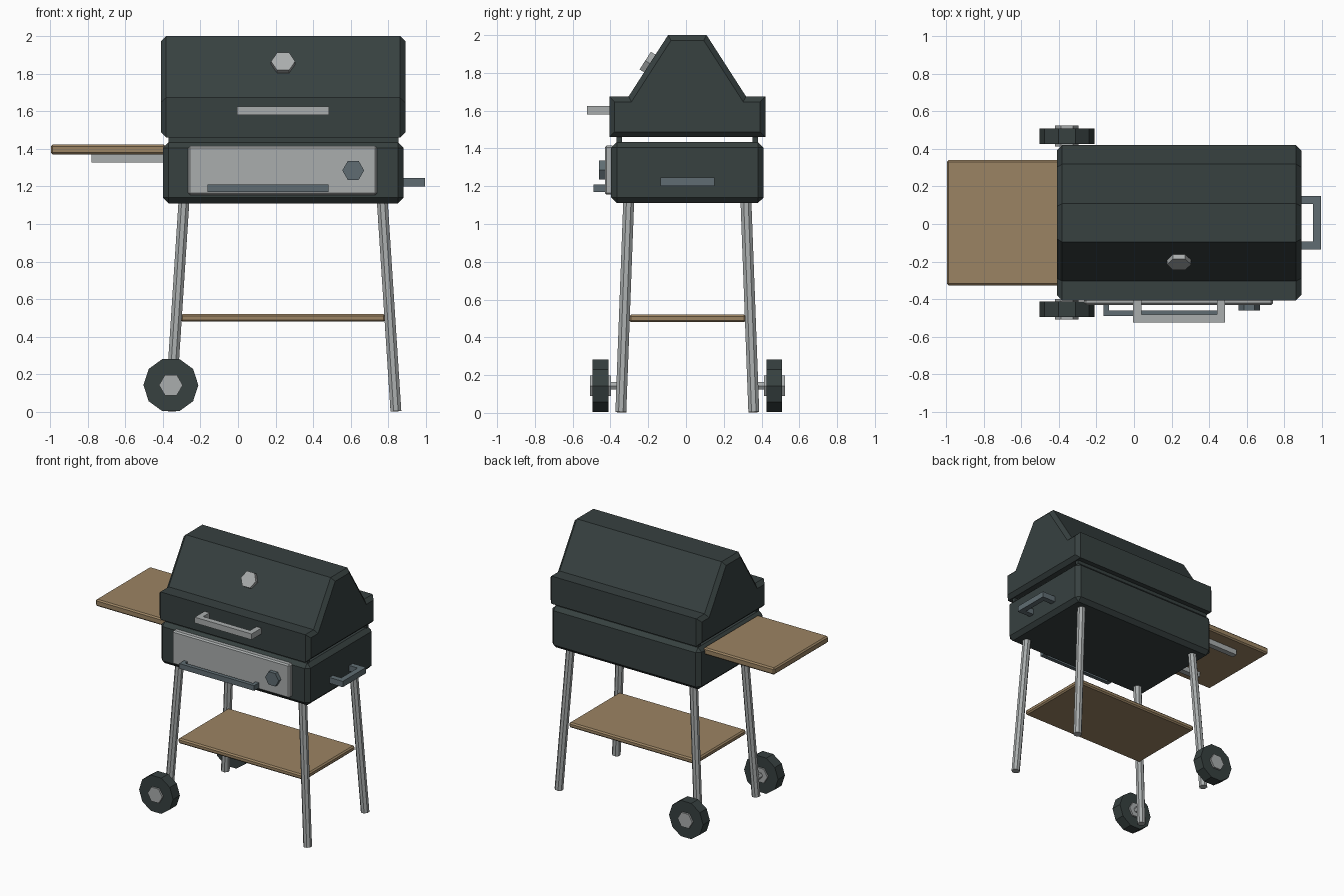
import bpy, bmesh, math
from mathutils import Vector

if "Cube" in bpy.data.objects:
    bpy.data.objects.remove(bpy.data.objects["Cube"])

CX, CY = 0.24, 0.007          # centre of the cooking box


def mat(name, rgb):
    m = bpy.data.materials.new(name)
    m.diffuse_color = (*rgb, 1)
    m.use_nodes = True
    m.node_tree.nodes["Principled BSDF"].inputs["Base Color"].default_value = m.diffuse_color
    return m


DARK = mat("dark enamel", (0.038, 0.052, 0.051))
STEEL = mat("light steel", (0.40, 0.42, 0.42))
SLATE = mat("slate metal", (0.115, 0.152, 0.170))
WOOD = mat("wood", (0.33, 0.23, 0.125))


def finish(name, bm, material):
    bmesh.ops.recalc_face_normals(bm, faces=bm.faces)
    me = bpy.data.meshes.new(name)
    bm.to_mesh(me)
    bm.free()
    me.materials.append(material)
    ob = bpy.data.objects.new(name, me)
    bpy.context.collection.objects.link(ob)
    return ob


def box(name, x, y, z, material, bevel=0.0):
    """Box from (min, max) pairs, with an optional chamfer."""
    bm = bmesh.new()
    bmesh.ops.create_cube(bm, size=1)
    for v in bm.verts:
        v.co = [(a + b) / 2 + c * (b - a) for (a, b), c in zip((x, y, z), v.co)]
    if bevel:
        bmesh.ops.bevel(bm, geom=bm.edges[:], offset=bevel, segments=1, affect='EDGES')
    return finish(name, bm, material)


def prism(name, pts, depth, material, cap_bevel=0.0):
    """Extrude a closed loop of 3D points along depth, optionally chamfering the caps."""
    bm = bmesh.new()
    d = Vector(depth)
    a = [bm.verts.new(p) for p in pts]
    b = [bm.verts.new(Vector(p) + d) for p in pts]
    caps = [bm.faces.new(a), bm.faces.new(b[::-1])]
    n = len(pts)
    for i in range(n):
        j = (i + 1) % n
        bm.faces.new((a[i], b[i], b[j], a[j]))
    if cap_bevel:
        bmesh.ops.recalc_face_normals(bm, faces=bm.faces)
        edges = [e for f in caps for e in f.edges]
        bmesh.ops.bevel(bm, geom=edges, offset=cap_bevel, segments=1, affect='EDGES')
    return finish(name, bm, material)


def rod(name, p, q, radius, sides, material, turn=0.0):
    """Straight rod from p to q; its first corner lies along x when turn is 0."""
    p, q = Vector(p), Vector(q)
    w = (q - p).normalized()
    u = Vector((1, 0, 0))
    u = (u - w * u.dot(w)).normalized()
    v = w.cross(u)
    ang = [turn + math.tau * i / sides for i in range(sides)]
    return prism(name, [p + radius * (math.cos(t) * u + math.sin(t) * v) for t in ang],
                 q - p, material)


def handle(name, half, reach, t, origin, height, material, side=False):
    """U-shaped grip reaching to -y, or to +x when side is set."""
    pts = [(-half, 0), (-half, -reach), (half, -reach), (half, 0),
           (half - t, 0), (half - t, t - reach), (t - half, t - reach), (t - half, 0)]
    if side:
        pts = [(-b, a) for a, b in pts]
    o = Vector(origin)
    return prism(name, [o + Vector((a, b, 0)) for a, b in pts], (0, 0, height), material)


# lid: stepped profile extruded sideways, chamfered ends
half_profile = [(0.413, 1.46), (0.413, 1.675), (0.311, 1.675), (0.102, 2.0)]
profile = [(CY - y, z) for y, z in half_profile] + [(CY + y, z) for y, z in half_profile[::-1]]
prism("lid", [(-0.41, y, z) for y, z in profile], (1.3, 0, 0), DARK, 0.028)

# firebox and the rims that carry the lid
box("firebox", (-0.40, 0.88), (CY - 0.403, CY + 0.403), (1.11, 1.435), DARK, 0.03)
for label, s in (("front", -1), ("back", 1)):
    y = CY + s * 0.36
    box(label + "_rim", (-0.37, 0.853), (y - 0.014, y + 0.014), (1.42, 1.48), DARK)

# control panel, knob and handles
box("front_panel", (-0.265, 0.74), (-0.43, -0.38), (1.155, 1.415), STEEL, 0.01)
rod("knob", (0.613, -0.40, 1.285), (0.613, -0.46, 1.285), 0.058, 6, SLATE)
handle("panel_handle", 0.322, 0.068, 0.03, (0.16, -0.422, 1.17), 0.04, SLATE)
handle("lid_handle", 0.244, 0.13, 0.043, (CX, -0.395, 1.58), 0.045, STEEL)
handle("side_handle", 0.143, 0.125, 0.043, (0.87, CY, 1.2), 0.045, SLATE, True)

# temperature gauge lying on the front slope of the lid
slope_normal = Vector((0, -0.325, 0.209)).normalized()
gauge = Vector((CX, -0.192, 1.85))
rod("gauge", gauge - slope_normal * 0.01, gauge + slope_normal * 0.028, 0.064, 6, STEEL)

# splayed legs
for side, sx in (("left", -1), ("right", 1)):
    for end, sy in (("front", -1), ("back", 1)):
        top = Vector((CX + sx * 0.527, CY + sy * 0.31, 1.13))
        foot = Vector((CX + sx * 0.6, CY + sy * 0.352, 0.004))
        rod(f"{end}_{side}_leg", foot, top, 0.0312, 8, STEEL, math.pi / 8)

# wheels with hubs and short axles
for end, s in (("front", -1), ("back", 1)):
    def at(y):
        return (-0.357, CY + s * y, 0.143)
    rod(end + "_wheel", at(0.418), at(0.502), 0.146, 10, DARK)
    rod(end + "_hub", at(0.405), at(0.516), 0.063, 6, STEEL)
    rod(end + "_axle", at(0.35), at(0.41), 0.023, 6, STEEL)

# wooden shelf, side table and its brackets
box("lower_shelf", (-0.305, 0.785), (CY - 0.309, CY + 0.309), (0.48, 0.52), WOOD, 0.01)
box("side_table", (-0.996, -0.385), (CY - 0.334, CY + 0.334), (1.37, 1.423), WOOD, 0.01)
for end, s in (("front", -1), ("back", 1)):
    y = CY + s * 0.21
    box(end + "_bracket", (-0.78, -0.39), (y - 0.022, y + 0.022), (1.328, 1.373), STEEL)
